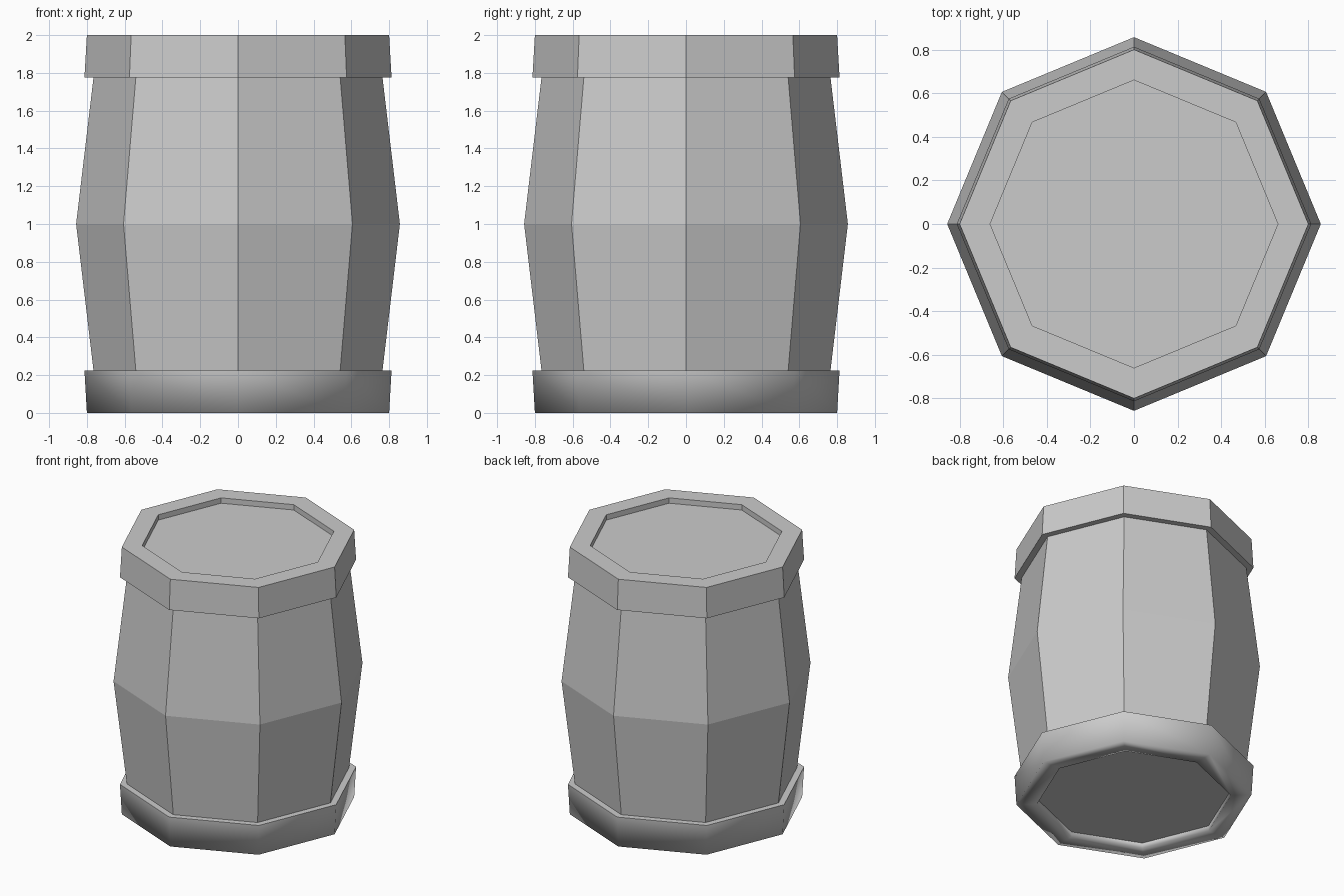
import bpy, bmesh, math

if "Cube" in bpy.data.objects:
    bpy.data.objects.remove(bpy.data.objects["Cube"])

SIDES = 8


def lathe(name, profile, cap=False, smooth_bands=()):
    """Eight-sided revolve of (radius, z) points, corners on the x and y axes."""
    bm = bmesh.new()
    rings = []
    for r, z in profile:
        rings.append([bm.verts.new((r * math.cos(i * math.tau / SIDES),
                                    r * math.sin(i * math.tau / SIDES), z))
                      for i in range(SIDES)])
    for band, (a, b) in enumerate(zip(rings, rings[1:])):
        for i in range(SIDES):
            j = (i + 1) % SIDES
            face = bm.faces.new((a[i], a[j], b[j], b[i]))
            face.smooth = band in smooth_bands
    if cap:
        bm.faces.new(rings[-1])
    # Profiles run upward/inward for the top; mirrored ones need flipping
    if profile[-1][1] < profile[0][1]:
        bmesh.ops.reverse_faces(bm, faces=bm.faces[:])
    mesh = bpy.data.meshes.new(name)
    bm.to_mesh(mesh)
    bm.free()
    obj = bpy.data.objects.new(name, mesh)
    bpy.context.collection.objects.link(obj)
    return obj


# Bulging staves between the hoops
lathe("staves", [(0.765, 0.225), (0.857, 1.0), (0.765, 1.775)])

# Hoop with ledge, rim and recessed head
hoop = [(0.765, 1.775), (0.813, 1.775), (0.80, 2.0), (0.66, 2.0), (0.66, 1.96)]
lathe("top_hoop_and_lid", hoop, cap=True)

# Same shape mirrored for the base, with a smooth-shaded rim
lathe("bottom_hoop_and_base", [(r, 2.0 - z) for r, z in hoop], cap=True,
      smooth_bands=(1, 2, 3))

# Consistent outward normals: the flip test only matters for the two hoops
for name, up in (("top_hoop_and_lid", 1), ("bottom_hoop_and_base", -1)):
    mesh = bpy.data.objects[name].data
    bm = bmesh.new()
    bm.from_mesh(mesh)
    bm.faces.ensure_lookup_table()
    bm.normal_update()
    lid = max(bm.faces, key=lambda f: len(f.verts))
    if lid.normal.z * up < 0:
        bmesh.ops.reverse_faces(bm, faces=[lid])
    side = bm.faces[SIDES]
    if side.normal.dot(side.calc_center_median()) - side.normal.z * side.calc_center_median().z < 0:
        bmesh.ops.reverse_faces(bm, faces=[f for f in bm.faces if f is not lid])
    bm.to_mesh(mesh)
    bm.free()
